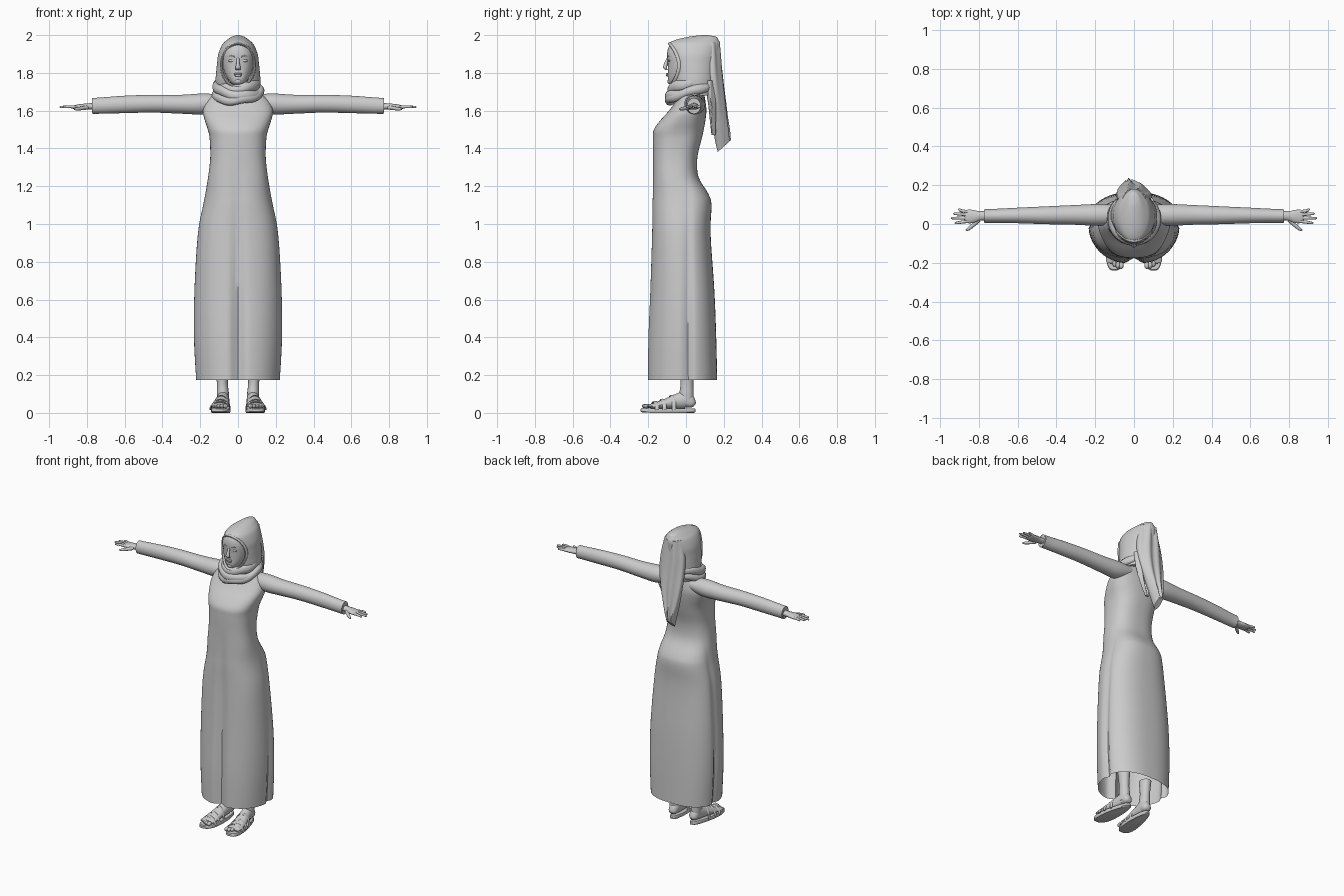
import bpy, bmesh, math
from mathutils import Vector

if "Cube" in bpy.data.objects:
    bpy.data.objects.remove(bpy.data.objects["Cube"])

grey = bpy.data.materials.new("cloth_grey")
grey.diffuse_color = (0.6, 0.6, 0.6, 1)
grey.use_nodes = True
grey.node_tree.nodes["Principled BSDF"].inputs["Base Color"].default_value = grey.diffuse_color


def spline(rows, n):
    """Smoothly resample table rows with n steps per span."""
    out = []
    for i in range(len(rows) - 1):
        p = [rows[max(0, min(len(rows) - 1, i + k))] for k in (-1, 0, 1, 2)]
        for s in range(n):
            t = s / n
            out.append([b + 0.5 * t * (c - a + t * (2*a - 5*b + 4*c - d + t * (3*(b - c) + d - a)))
                        for a, b, c, d in zip(*p)])
    return out + [list(rows[-1])]


def loft(name, rings, caps=True, loop=False, flip=1):
    """Skin a list of closed rings."""
    bm = bmesh.new()
    vs = [[bm.verts.new((flip * p[0], p[1], p[2])) for p in r] for r in rings]
    n = len(vs[0])
    pairs = list(zip(vs, vs[1:])) + ([(vs[-1], vs[0])] if loop else [])
    for a, b in pairs:
        for i in range(n):
            j = (i + 1) % n
            bm.faces.new((a[i], a[j], b[j], b[i]))
    if caps and not loop:
        bm.faces.new(vs[0])
        bm.faces.new(vs[-1])
    bmesh.ops.recalc_face_normals(bm, faces=bm.faces)
    me = bpy.data.meshes.new(name)
    bm.to_mesh(me)
    bm.free()
    me.materials.append(grey)
    ob = bpy.data.objects.new(name, me)
    bpy.context.collection.objects.link(ob)
    return ob


def tube(name, rows, up=(0, 0, 1), seg=16, caps=True, loop=False, flip=1):
    """Rows are x, y, z, side radius, up radius."""
    pts = [Vector(r[:3]) for r in rows]
    rings = []
    m = len(pts)
    for i, r in enumerate(rows):
        a = pts[(i - 1) % m] if loop else pts[max(i - 1, 0)]
        b = pts[(i + 1) % m] if loop else pts[min(i + 1, m - 1)]
        side = (b - a).cross(Vector(up)).normalized()
        if r[3] < 0:
            side = -side
        u = Vector(up) if loop or up != (0, 0, 1) else side.cross(b - a).normalized()
        rings.append([pts[i] + side * abs(r[3]) * math.cos(k * math.tau / seg)
                      + u * r[4] * math.sin(k * math.tau / seg) for k in range(seg)])
    return loft(name, rings, caps, loop, flip)


def section(z, hw, yf, yb, p=2.0, seg=48):
    """Superellipse outline at height z."""
    f = lambda v: math.copysign(abs(v) ** (2 / p), v)
    cy, hd = (yf + yb) / 2, (yb - yf) / 2
    return [Vector((hw * f(math.cos(t)), cy + hd * f(math.sin(t)), z))
            for t in (i * math.tau / seg for i in range(seg))]


def blob(name, c, r, seg=12):
    rings = []
    for i in range(1, 8):
        a = math.pi * i / 8
        s = math.sin(a)
        rings.append(section(c[2] - r[2] * math.cos(a) * 1.08, r[0] * s,
                             c[1] - r[1] * s, c[1] + r[1] * s, 2, seg))
    return loft(name, [[Vector((p.x + c[0], p.y, p.z)) for p in q] for q in rings])


# Long dress: height, half width, front, back
dress = [(0.175, .228, -.205, .165), (0.4, .24, -.203, .16), (0.65, .236, -.192, .15),
         (0.95, .215, -.182, .13), (1.1, .186, -.18, .135), (1.16, .174, -.178, .118),
         (1.25, .159, -.176, .066), (1.35, .147, -.175, .06), (1.45, .15, -.175, .083),
         (1.5, .16, -.17, .094), (1.55, .176, -.135, .103), (1.6, .185, -.09, .108),
         (1.65, .165, -.055, .103), (1.69, .12, -.04, .095), (1.71, .07, -.03, .085)]
rings = []
for z, hw, yf, yb in spline(dress, 4):
    w = max(0, min(1, (1.35 - z) / 0.9))
    ring = section(z, hw, yf, yb, 2.5, 112)
    for p in ring:
        # Front and side folds, deeper toward the hem
        if p.y < 0:
            p.x *= 1 - 0.16 * w * min(1, p.y / yf)
            p.y += 0.03 * w * math.exp(-(p.x / .03) ** 2)
        p.x *= 1 - 0.09 * w * math.exp(-((p.y - .01) / .022) ** 2)
    rings.append(ring)
loft("dress", rings, caps=False)

# Head: height, half width, front, back
head = [(1.735, .02, -.075, -.02), (1.747, .038, -.091, .02), (1.77, .056, -.096, .06),
        (1.8, .071, -.096, .08), (1.85, .082, -.097, .09), (1.9, .083, -.1, .09),
        (1.94, .071, -.09, .09), (1.963, .045, -.06, .06), (1.972, .01, 0, .02)]
loft("head", [section(*r, 2.3) for r in spline(head, 4)])
tube("neck", [(0, .03, 1.62, .06, .06), (0, .01, 1.78, .055, .055)], up=(0, 1, 0))
# Facial features
tube("nose", spline([(0, -.096, 1.878, .007, .006), (0, -.106, 1.85, .009, .01),
                     (0, -.111, 1.827, .014, .01), (0, -.1, 1.815, .012, .006)], 3), up=(0, 1, 0))
blob("upper_lip", (0, -.098, 1.795), (.022, .008, .005))
blob("lower_lip", (0, -.097, 1.786), (.019, .008, .006))
blob("chin", (0, -.086, 1.755), (.02, .013, .013))
for s in (1, -1):
    blob("eye", (s * .034, -.089, 1.865), (.017, .007, .007))
    tube("eyebrow", spline([(.016, -.097, 1.884, .004, .003), (.036, -.092, 1.891, .005, .004),
                            (.056, -.077, 1.884, .003, .003)], 3), seg=8, flip=s)

# Hood of the scarf with a face opening
hood = [(1.68, .112, -.05, .155), (1.75, .119, -.075, .165), (1.8, .116, -.082, .17),
        (1.85, .111, -.09, .173), (1.9, .104, -.096, .178), (1.95, .083, -.094, .181),
        (1.975, .058, -.055, .172), (1.992, .032, .02, .158), (2.0, .008, .085, .11)]
ob = loft("scarf_hood", [section(*r, 2, 80) for r in spline(hood, 6)])
bm = bmesh.new()
bm.from_mesh(ob.data)
ratio = lambda c: math.hypot(c.x / .087, (c.z - 1.84) / .113)
bmesh.ops.delete(bm, geom=[f for f in bm.faces if f.calc_center_median().y < .03
                           and ratio(f.calc_center_median()) < 1], context='FACES')
for v in bm.verts:
    r = ratio(v.co)
    if v.is_boundary and v.co.y < .03 and r < 1.2:
        v.co.x /= r
        v.co.z = 1.84 + (v.co.z - 1.84) / r
bm.to_mesh(ob.data)
bm.free()
# Rolled rim around the face
rim = []
for i in range(48):
    a = i * math.tau / 48
    c, s = math.cos(a), math.sin(a)
    rim.append((.088 * c, -.084 + .048 * c * c, 1.84 + .115 * s, .008, .012))
tube("scarf_rim", rim, up=(0, 1, 0), seg=10, loop=True)

# Wrapped neck folds: radius x, radius y, side height, front drop, thickness, height, skew
for k, (rx, ry, z, drop, a, b, skew) in enumerate([
        (.100, .105, 1.735, .022, .020, .030, .012), (.116, .118, 1.715, .035, .020, .027, -.014),
        (.122, .120, 1.692, .036, .018, .024, .010)]):
    loop = []
    for i in range(48):
        t = i * math.tau / 48
        loop.append((rx * math.cos(t), .026 + ry * math.sin(t),
                     z + drop * math.sin(t) + skew * math.cos(t) + .004 * math.sin(5 * t + k), a, b))
    tube("scarf_wrap_%d" % (k + 1), loop, seg=12, loop=True)

# Hanging scarf tails: height, centre x, centre y, half width, half depth, slope
def drape(name, rows):
    rings = []
    for z, cx, cy, hw, hd, slope in spline(rows, 4):
        ring = section(z, hw, cy - hd, cy + hd, 2.2, 64)
        for p in ring:
            q = p.x / hw
            if p.y > cy:
                p.y += .006 * math.sin(q * 8 + z * 6)
            p.z += slope * (p.y - cy)
            p.x += cx
        rings.append(ring)
    loft(name, rings)


drape("scarf_back_tail", [(1.96, 0, .125, .06, .05, 0), (1.85, 0, .135, .085, .05, 0),
                          (1.75, 0, .15, .09, .045, 0), (1.65, -.005, .165, .08, .042, 0),
                          (1.55, -.015, .178, .058, .04, .2), (1.47, -.022, .19, .036, .038, .5),
                          (1.41, -.028, .2, .018, .032, .9)])
drape("scarf_side_tail", [(1.76, .05, .125, .05, .03, 0), (1.65, .045, .135, .05, .02, 0),
                          (1.55, .03, .14, .034, .014, 0), (1.47, .015, .143, .012, .008, 0)])

# Arms and hands
fingers = [("index", .014, .005, .925), ("middle", .031, .03, .943),
           ("ring", .048, .053, .932), ("little", .063, .074, .908)]
for s, side in ((1, "left"), (-1, "right")):
    tube(side + "_sleeve", spline([
        (.09, .05, 1.645, .048, .04), (.18, .047, 1.636, .056, .055), (.3, .047, 1.634, .051, .05),
        (.45, .045, 1.637, .046, .047), (.6, .044, 1.633, .04, .046), (.72, .042, 1.627, .036, .043),
        (.772, .042, 1.625, .036, .042)], 4), seg=28, caps=False, flip=s)
    tube(side + "_cuff_lining", [(.772, .042, 1.625, .036, .042), (.774, .042, 1.625, .031, .036),
                                 (.72, .042, 1.625, .028, .034)], seg=28, flip=s)
    tube(side + "_hand", spline([
        (.7, .045, 1.625, .024, .02), (.79, .042, 1.622, .024, .017), (.83, .039, 1.62, .034, .015),
        (.865, .039, 1.618, .034, .011), (.876, .039, 1.618, .026, .006)], 4), flip=s)
    for nm, y0, y1, x1 in fingers:
        tube(side + "_" + nm + "_finger", spline([
            (.855, y0, 1.619, .008, .009), (.89, (y0 + y1) / 2, 1.621, .008, .008),
            (x1 - .006, y1, 1.619, .006, .006), (x1, y1, 1.618, .002, .002)], 3), seg=10, flip=s)
    tube(side + "_thumb", spline([(.8, .022, 1.616, .012, .011), (.83, -.006, 1.612, .01, .01),
                                  (.855, -.026, 1.609, .008, .008), (.868, -.034, 1.608, .003, .003)], 3),
         seg=10, flip=s)

    # Leg, foot and toes
    tube(side + "_ankle", spline([(.085, .005, .25, .036, .042), (.083, .005, .16, .029, .034),
                                  (.08, .003, .1, .032, .038), (.079, .003, .05, .03, .036)], 4),
         up=(0, 1, 0), flip=s)
    tube(side + "_foot", spline([
        (.075, .045, .042, .015, .012), (.076, .033, .05, .028, .027), (.078, 0, .068, .033, .045),
        (.083, -.05, .06, .036, .04), (.09, -.1, .05, .042, .028), (.095, -.15, .04, .046, .019),
        (.098, -.19, .036, .046, .011), (.098, -.2, .036, .04, .006)], 4), flip=s)
    for i in range(5):
        blob(side + "_toe_%d" % (i + 1), (s * (.066 + .0175 * i), -.213 + .006 * i * i / 2, .036),
             (.013 - .001 * i, .02, .012 - .001 * i))
    # Sandal sole and straps
    rings = []
    for z, k in ((.004, .93), (.009, 1), (.022, 1), (.027, .96)):
        ring = []
        for j in range(40):
            t = j * math.tau / 40
            c = math.cos(t)
            w = .047 - .013 * c
            ring.append((.087 - .014 * c + k * w * math.copysign(abs(math.sin(t)) ** .75, math.sin(t)),
                         -.095 + .146 * k * c, z - .004 + .006 * max(0, -c - .6)))
        rings.append(ring)
    loft(side + "_sandal_sole", rings, flip=s)
    for nm, y, cx, rx, h in (("toe", -.165, .096, .052, .044), ("middle", -.125, .093, .049, .056),
                             ("instep", -.075, .087, .044, .077)):
        arc = [(cx + rx * math.cos(a), y + .012 * math.cos(a), .015 + h * math.sin(a), .004, .011)
               for a in (math.pi * k / 16 for k in range(17))]
        tube(side + "_" + nm + "_strap", arc, up=(0, 1, 0), seg=8, flip=s)

# Smooth shading with crisp edges
for o in bpy.context.scene.objects:
    o.select_set(True)
    bpy.context.view_layer.objects.active = o
bpy.ops.object.shade_smooth_by_angle(angle=math.radians(40))
